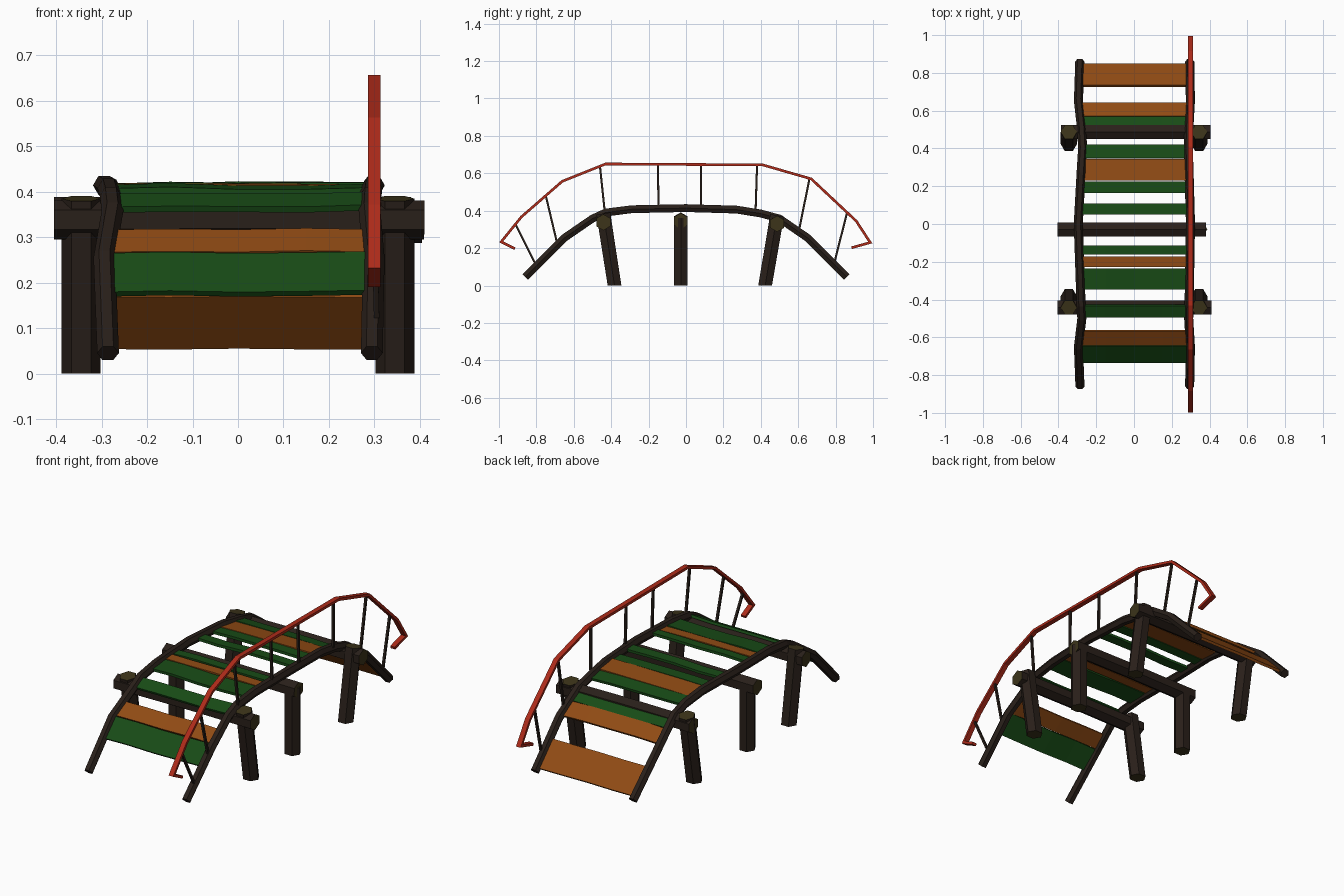
import bpy, bmesh, math, random
from mathutils import Vector

if "Cube" in bpy.data.objects:
    bpy.data.objects.remove(bpy.data.objects["Cube"])

random.seed(4)


def material(name, rgb):
    m = bpy.data.materials.new(name)
    m.diffuse_color = (*rgb, 1)
    m.use_nodes = True
    m.node_tree.nodes["Principled BSDF"].inputs["Base Color"].default_value = m.diffuse_color
    return m


DARK = material("dark_wood", (0.022, 0.014, 0.010))
CUT = material("cut_wood", (0.045, 0.034, 0.010))
GREEN = material("green_paint", (0.009, 0.07, 0.008))
ORANGE = material("orange_paint", (0.28, 0.07, 0.007))
RED = material("red_paint", (0.42, 0.024, 0.010))


def rect(w, h):
    return [(-w / 2, -h / 2), (w / 2, -h / 2), (w / 2, h / 2), (-w / 2, h / 2)]


def hexagon(r, turn=0):
    return [(r * math.cos(turn + k * math.pi / 3), r * math.sin(turn + k * math.pi / 3))
            for k in range(6)]


def sweep(name, path, section, mat, side=(1, 0, 0), cap=None):
    """Sweep a flat section along a path with mitred corners and closed ends."""
    path = [Vector(p) for p in path]
    side = Vector(side).normalized()
    bm = bmesh.new()
    rings = []
    for i, p in enumerate(path):
        a = (p - path[max(i - 1, 0)]).normalized()
        b = (path[min(i + 1, len(path) - 1)] - p).normalized()
        t = (a + b).normalized()
        stretch = 1 / max(t.dot(a if i else b), 0.5)
        n = side.cross(t).normalized() * stretch
        rings.append([bm.verts.new(p + side * u + n * v) for u, v in section])
    k = len(section)
    for r0, r1 in zip(rings, rings[1:]):
        for j in range(k):
            bm.faces.new((r0[j], r0[(j + 1) % k], r1[(j + 1) % k], r1[j]))
    for ring in (rings[0], rings[-1]):
        bm.faces.new(ring).material_index = 1 if cap else 0
    bmesh.ops.recalc_face_normals(bm, faces=bm.faces)
    me = bpy.data.meshes.new(name)
    bm.to_mesh(me)
    bm.free()
    me.materials.append(mat)
    if cap:
        me.materials.append(cap)
    ob = bpy.data.objects.new(name, me)
    bpy.context.collection.objects.link(ob)
    return ob


# Arched side beams: (y, z) arch with a slight sideways wobble
ARCH = [(-0.86, 0.045), (-0.65, 0.255), (-0.5, 0.358), (-0.43, 0.39), (-0.29, 0.408), (0, 0.414),
        (0.27, 0.406), (0.4, 0.385), (0.5, 0.358), (0.65, 0.255), (0.86, 0.045)]
WOBBLE = [0.286, 0.294, 0.276, 0.28, 0.285, 0.295, 0.28, 0.272, 0.277, 0.294, 0.287]
for s, label in ((-1, "left"), (1, "right")):
    pts = [(s * (w if s < 0 else 0.294 + (w - 0.285) * 0.5), y, z)
           for (y, z), w in zip(ARCH, WOBBLE)]
    sweep(label + "_arch_beam", pts, hexagon(0.024), DARK)


def arch_z(y):
    for (y0, z0), (y1, z1) in zip(ARCH, ARCH[1:]):
        if y0 <= y <= y1:
            return z0 + (z1 - z0) * (y - y0) / (y1 - y0)


# Deck planks: y range and colour
PLANKS = [(0.73, 0.845, ORANGE), (0.567, 0.64, ORANGE), (0.495, 0.564, GREEN),
          (0.347, 0.42, GREEN), (0.23, 0.343, ORANGE), (0.165, 0.226, GREEN),
          (0.05, 0.107, GREEN), (-0.162, -0.113, GREEN), (-0.228, -0.172, ORANGE),
          (-0.345, -0.235, GREEN), (-0.493, -0.43, GREEN), (-0.638, -0.566, ORANGE),
          (-0.73, -0.642, GREEN)]
for a, b, mat in PLANKS:
    d = Vector((0, b - a, arch_z(b) - arch_z(a)))
    mid = Vector((0, (a + b) / 2, (arch_z(a) + arch_z(b)) / 2))
    pts = [mid + Vector((x, 0, random.uniform(-0.003, 0.004)))
           for x in (-0.285, -0.15, 0, 0.15, 0.285)]
    sweep("deck_plank", pts, rect(d.length, 0.014), mat, side=d)

# Log supports: foot y, top y, post height, cross beam x ends and height
SUPPORTS = [("front", -0.382, -0.442, 0.385, -0.405, 0.41, 0.338),
            ("middle", -0.028, -0.028, 0.36, -0.405, 0.38, 0.345),
            ("back", 0.423, 0.487, 0.375, -0.385, 0.405, 0.33)]
for label, y0, y1, h, xa, xb, zb in SUPPORTS:
    sweep(label + "_cross_log", [(xa, y1, zb), (0, y1, zb + 0.003), (xb, y1, zb)],
          hexagon(0.043, math.pi / 6), DARK, side=(0, 1, 0), cap=CUT)
    for s in (-1, 1):
        post = sweep(label + "_post", [(s * 0.345, y0, 0), (s * 0.345, y1, h)],
                     hexagon(0.043), DARK, cap=CUT)
        # Keep the foot flat on the ground
        for v in post.data.vertices:
            if v.co.z < 0.05:
                v.co.z = 0

# Handrail on the right side
RAIL = [(-0.915, 0.197), (-0.988, 0.234), (-0.88, 0.367), (-0.662, 0.557), (-0.43, 0.65),
        (0.41, 0.645), (0.67, 0.57), (0.91, 0.345), (0.985, 0.23), (0.885, 0.202)]
sweep("handrail", [(0.3, y, z) for y, z in RAIL], rect(0.027, 0.014), RED)

# Thin rail rods: (top y, top z, foot y, foot z)
RODS = [(-0.91, 0.325, -0.81, 0.125), (-0.75, 0.482, -0.69, 0.23), (-0.46, 0.638, -0.435, 0.40),
        (-0.15, 0.645, -0.147, 0.42), (0.08, 0.645, 0.08, 0.42), (0.38, 0.645, 0.372, 0.40),
        (0.66, 0.57, 0.605, 0.30), (0.86, 0.385, 0.795, 0.13)]
for yt, zt, yf, zf in RODS:
    sweep("rail_rod", [(0.305, yf, zf), (0.3, yt, zt)], rect(0.012, 0.011), DARK)
